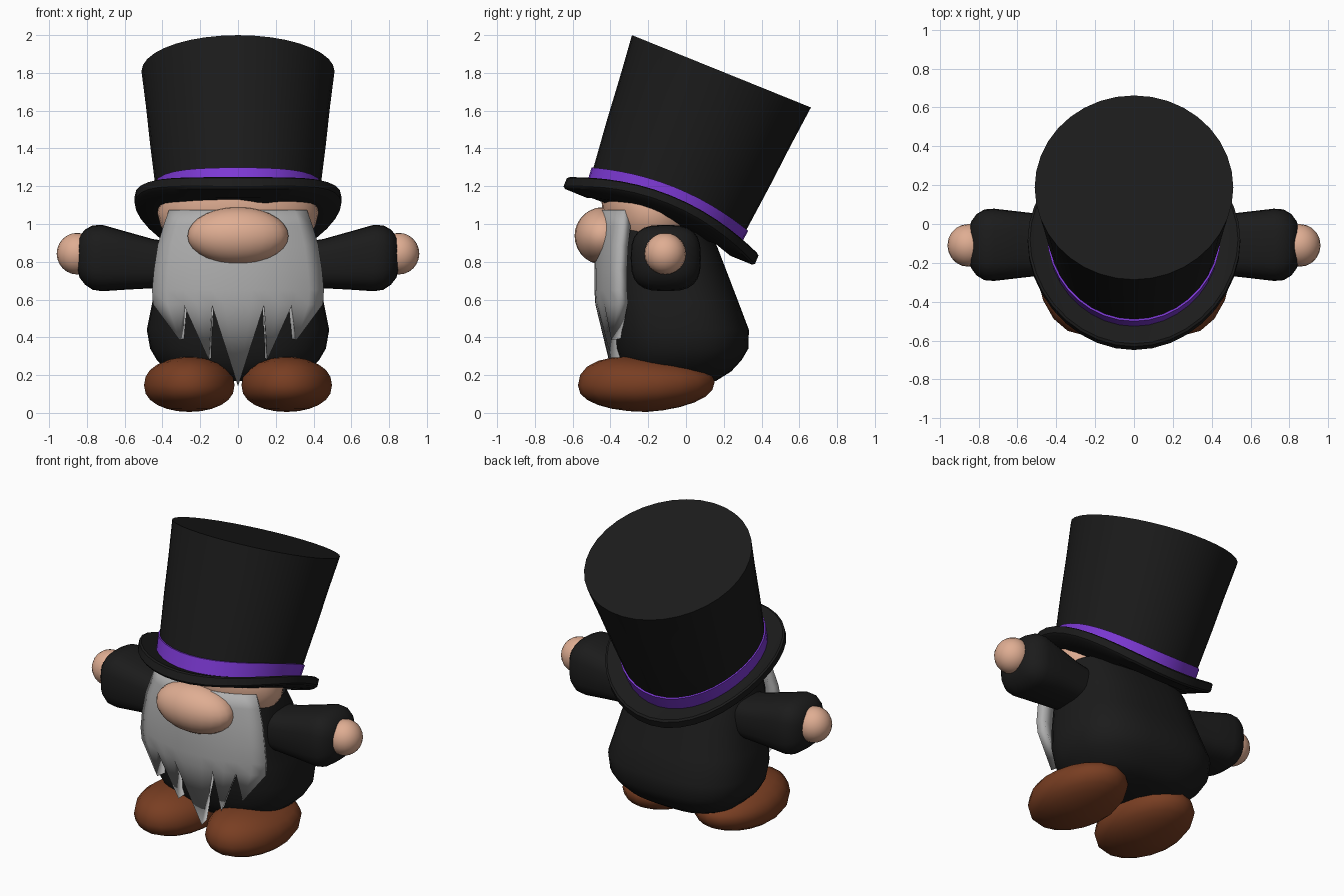
import bpy, bmesh, math
from mathutils import Vector, Matrix

if "Cube" in bpy.data.objects:
    bpy.data.objects.remove(bpy.data.objects["Cube"])


def material(name, rgb):
    m = bpy.data.materials.new(name)
    m.diffuse_color = (*rgb, 1)
    m.use_nodes = True
    m.node_tree.nodes["Principled BSDF"].inputs["Base Color"].default_value = m.diffuse_color
    return m


BLACK = material("black_cloth", (0.011, 0.011, 0.011))
PURPLE = material("purple_ribbon", (0.21, 0.042, 0.68))
SKIN = material("skin", (0.74, 0.42, 0.29))
GREY = material("grey_beard", (0.43, 0.43, 0.43))
BROWN = material("brown_leather", (0.19, 0.048, 0.016))


def finish(name, bm, mat, angle=40, recalc=True):
    if recalc:
        bmesh.ops.recalc_face_normals(bm, faces=bm.faces)
    me = bpy.data.meshes.new(name)
    bm.to_mesh(me)
    bm.free()
    me.materials.append(mat)
    ob = bpy.data.objects.new(name, me)
    bpy.context.collection.objects.link(ob)
    bpy.ops.object.select_all(action='DESELECT')
    ob.select_set(True)
    bpy.context.view_layer.objects.active = ob
    bpy.ops.object.shade_smooth_by_angle(angle=math.radians(angle))
    return ob


def loft(name, rings, mat, angle=40):
    """Skin a list of closed point rings and cap both ends."""
    bm = bmesh.new()
    rows = [[bm.verts.new(p) for p in ring] for ring in rings]
    n = len(rows[0])
    for a, b in zip(rows, rows[1:]):
        for i in range(n):
            j = (i + 1) % n
            bm.faces.new((a[i], a[j], b[j], b[i]))
    bm.faces.new(rows[0])
    bm.faces.new(rows[-1])
    return finish(name, bm, mat, angle)


def spow(v, e):
    return math.copysign(abs(v) ** e, v)


def circle(n, e=1.0):
    """Unit circle, or a rounded square when e is below 1."""
    angles = [2 * math.pi * i / n for i in range(n)]
    return [(spow(math.cos(a), e), spow(math.sin(a), e)) for a in angles]


def ellipsoid(name, centre, radii, mat, seg=24, rows=14):
    bm = bmesh.new()
    bmesh.ops.create_uvsphere(bm, u_segments=seg, v_segments=rows, radius=1)
    for v in bm.verts:
        v.co = Vector(centre) + Vector([c * r for c, r in zip(v.co, radii)])
    return finish(name, bm, mat, 60)


# Body and head: (z, half width, front y, back y)
def torso(name, profile, mat, e):
    rings = [[(rx * c, (f + b) / 2 + (b - f) / 2 * s, z) for c, s in circle(32, e)]
             for z, rx, f, b in profile]
    return loft(name, rings, mat, 50)


torso("body", [(0.17, 0.28, -0.25, 0.16), (0.22, 0.37, -0.32, 0.24),
               (0.28, 0.43, -0.35, 0.295), (0.34, 0.465, -0.375, 0.33),
               (0.44, 0.483, -0.39, 0.333), (0.58, 0.455, -0.41, 0.28),
               (0.75, 0.42, -0.42, 0.215), (0.88, 0.405, -0.42, 0.165),
               (0.98, 0.38, -0.40, 0.11)], BLACK, 0.74)
torso("head", [(0.93, 0.37, -0.41, 0.06), (0.99, 0.41, -0.43, 0.075),
               (1.06, 0.427, -0.44, 0.075), (1.14, 0.41, -0.45, 0.06),
               (1.20, 0.37, -0.43, 0.02)], SKIN, 1)
ellipsoid("nose", (0, -0.44, 0.937), (0.267, 0.15, 0.152), SKIN)

# Hat: tilted back, with the lower part curving up at the sides
TILT = Matrix.Translation((0, -0.145, 0.985)) @ Matrix.Rotation(math.radians(-22), 4, 'X')
HAT_H = 0.888


def hat_part(name, profile, mat):
    rings = []
    for r, h in profile:
        bend = 0.42 * (1 - max(h, 0) / HAT_H)
        rings.append([TILT @ Vector((r * c, r * s, h + bend * (r * c) ** 2))
                      for c, s in circle(36)])
    return loft(name, rings, mat, 35)


hat_part("hat_brim", [(0.41, 0.0), (0.535, 0.0), (0.547, 0.01), (0.547, 0.057),
                      (0.535, 0.067), (0.41, 0.067)], BLACK)
hat_part("hat_crown", [(0.424, 0.03), (0.438, 0.17), (0.465, 0.42),
                       (0.487, 0.66), (0.511, HAT_H)], BLACK)
hat_part("hat_ribbon", [(0.42, 0.055), (0.437, 0.055), (0.447, 0.158), (0.43, 0.163)], PURPLE)

# Beard: curved sheet ending in five pointed locks
levels = [(1.075, 0.365, -0.455), (0.99, 0.395, -0.465), (0.89, 0.425, -0.478),
          (0.76, 0.445, -0.485), (0.65, 0.455, -0.485), (0.575, 0.45, -0.48)]
half = [0.16, 0.31, 0.48, 0.64, 0.83, 1.0]
cols = [-u for u in reversed(half)] + [0] + half
bm = bmesh.new()
grid = [[bm.verts.new((u * w, y + 0.125 * abs(u) ** 2.2, z)) for u in cols]
        for z, w, y in levels]
for a, b in zip(grid, grid[1:]):
    for i in range(len(cols) - 1):
        bm.faces.new((a[i], b[i], b[i + 1], a[i + 1]))
locks = [(0, 2, (-0.31, -0.395, 0.385)), (2, 4, (-0.155, -0.395, 0.28)),
         (4, 8, (0, -0.375, 0.14)),
         (8, 10, (0.155, -0.395, 0.28)), (10, 12, (0.31, -0.395, 0.385))]
for first, last, tip in locks:
    t = bm.verts.new(tip)
    for i in range(first, last):
        bm.faces.new((grid[-1][i], t, grid[-1][i + 1]))
beard = finish("beard", bm, GREY, 40, recalc=False)
mod = beard.modifiers.new("thickness", 'SOLIDIFY')
mod.thickness = 0.055
mod.offset = -1

# Arms: rounded-square sleeves (x, z centre, half height, half depth), plus hands
sleeve = [(0.28, 0.785, 0.11, 0.14), (0.45, 0.79, 0.13, 0.155), (0.60, 0.807, 0.155, 0.172),
          (0.72, 0.82, 0.176, 0.186), (0.77, 0.822, 0.17, 0.182),
          (0.81, 0.825, 0.146, 0.158), (0.838, 0.825, 0.11, 0.12), (0.85, 0.825, 0.07, 0.08)]
for side, s in (("left", -1), ("right", 1)):
    rings = [[(s * x, -0.107 + hd * c, zc + hh * k) for c, k in circle(24, 0.68)]
             for x, zc, hh, hd in sleeve]
    loft(side + "_sleeve", rings, BLACK, 50)
    ellipsoid(side + "_hand", (s * 0.852, -0.11, 0.843), (0.108, 0.11, 0.11), SKIN, 20, 12)

# Shoes: long ovals, taller at the toe
for side, s in (("left", -1), ("right", 1)):
    bm = bmesh.new()
    bmesh.ops.create_uvsphere(bm, u_segments=18, v_segments=12, radius=1)
    for v in bm.verts:
        x, y, z = v.co
        k = 0.145 - 0.045 * y if z > 0 else 0.14
        v.co = (s * 0.258 + 0.243 * x, -0.21 + 0.362 * y,
                0.145 + 0.02 * max(y, 0) + k * spow(z, 0.88))
    finish(side + "_shoe", bm, BROWN, 60)
